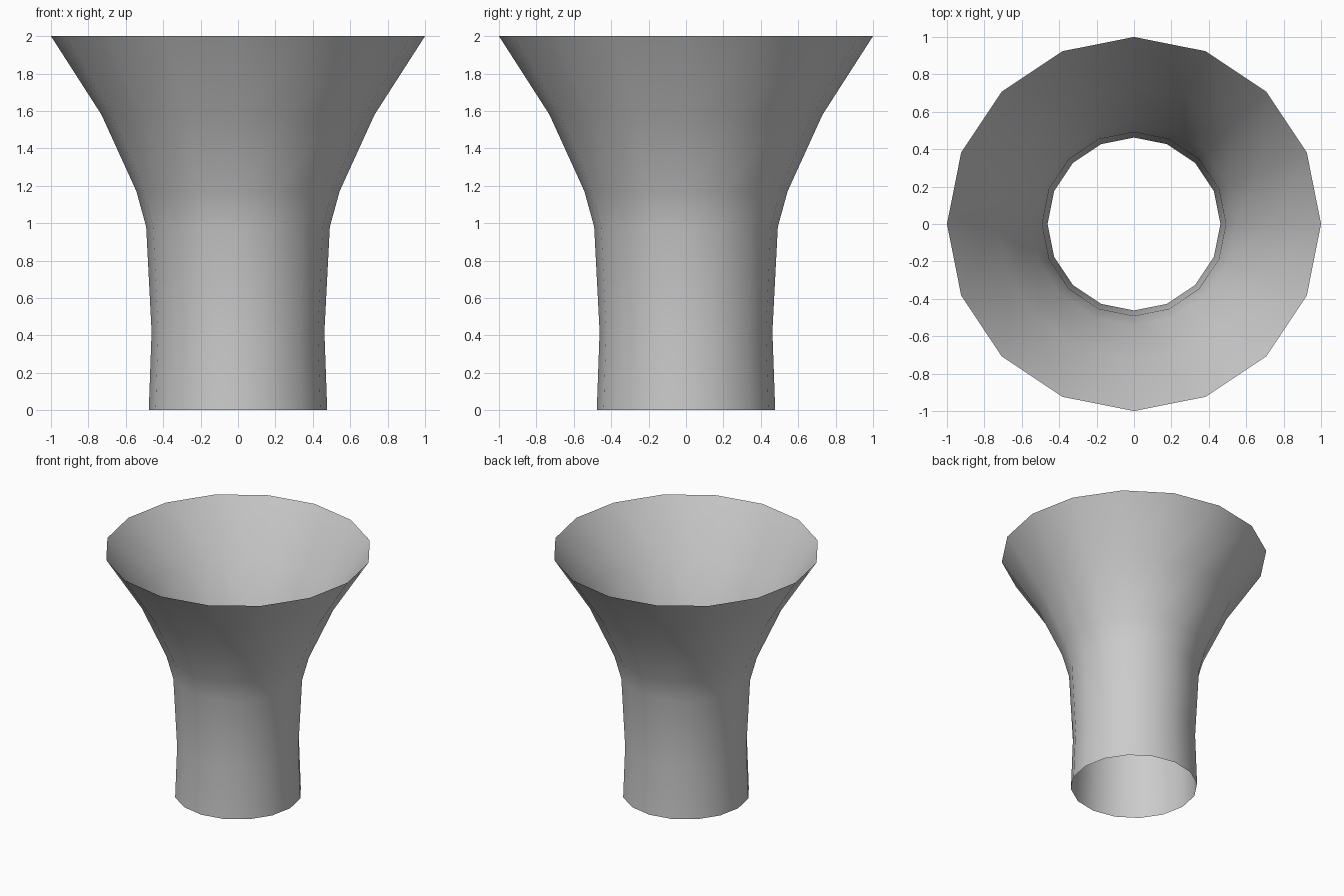
import bpy
import bmesh
from math import cos, sin, tau

if "Cube" in bpy.data.objects:
    bpy.data.objects.remove(bpy.data.objects["Cube"])

SIDES = 16
# Profile of the flared tube: (radius, height)
PROFILE = [(0.477, 0.0), (0.462, 0.42), (0.491, 0.98),
           (0.543, 1.17), (0.73, 1.58), (1.0, 2.0)]

# Open, single-walled flared tube
bm = bmesh.new()
rings = [[bm.verts.new((r * cos(tau * i / SIDES), r * sin(tau * i / SIDES), z))
          for i in range(SIDES)] for r, z in PROFILE]
for low, high in zip(rings, rings[1:]):
    for i in range(SIDES):
        j = (i + 1) % SIDES
        face = bm.faces.new((low[i], low[j], high[j], high[i]))
        face.smooth = True

mesh = bpy.data.meshes.new("flared_tube")
bm.to_mesh(mesh)
bm.free()
tube = bpy.data.objects.new("flared_tube", mesh)
bpy.context.collection.objects.link(tube)
